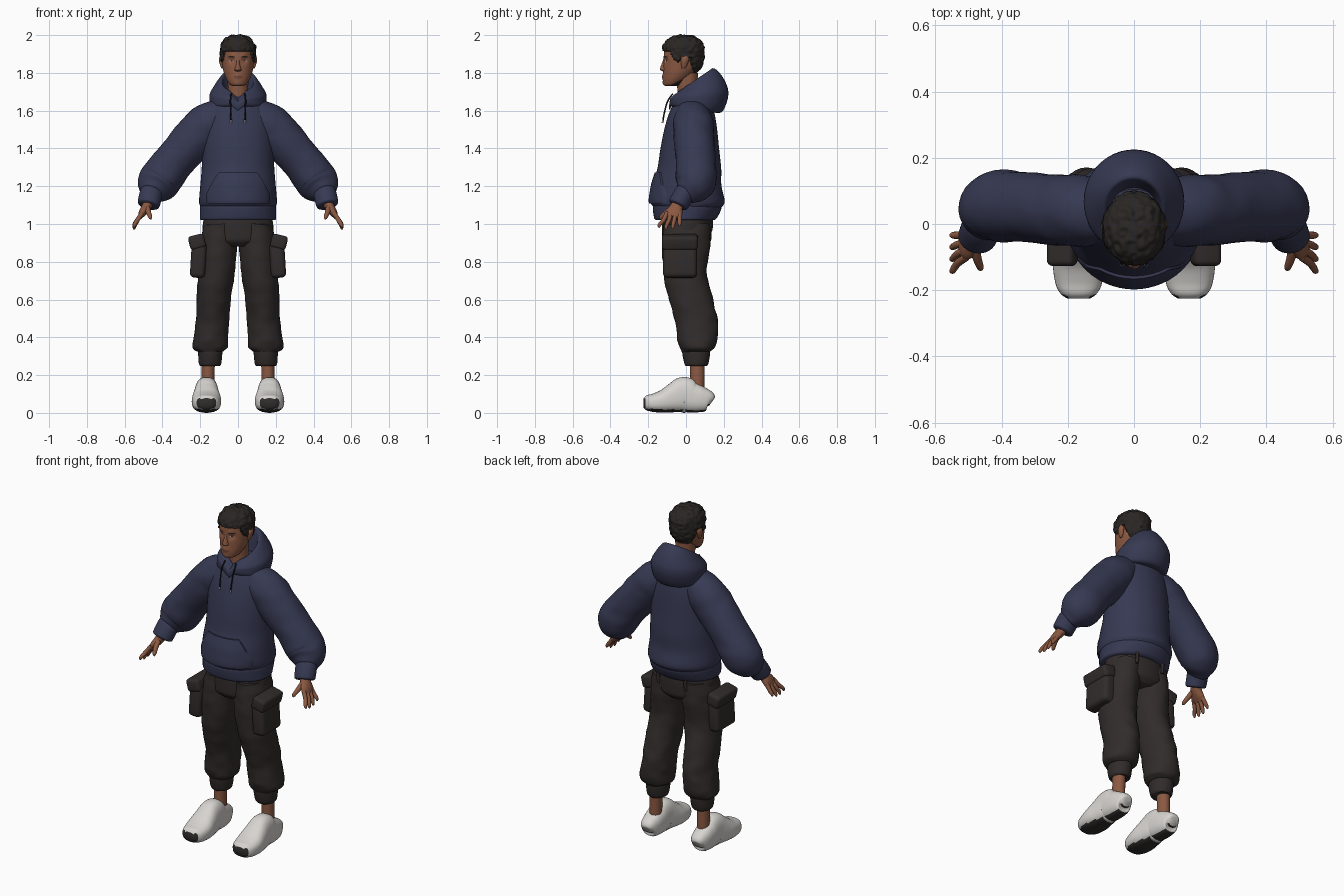
import bpy, bmesh, math
from mathutils import Vector, Matrix, noise
from mathutils.bvhtree import BVHTree

if "Cube" in bpy.data.objects:
    bpy.data.objects.remove(bpy.data.objects["Cube"])


def material(name, *rgb):
    m = bpy.data.materials.new(name)
    m.use_nodes = True
    m.diffuse_color = (*rgb, 1)
    m.node_tree.nodes["Principled BSDF"].inputs["Base Color"].default_value = (*rgb, 1)
    return m


NAVY = material("navy_fleece", .037, .041, .085)
DARK = material("dark_trouser_cloth", .031, .025, .024)
SKIN = material("brown_skin", .26, .10, .055)
LIP = material("lip_brown", .19, .065, .04)
HAIR = material("black_hair", .022, .019, .017)
WHITE = material("off_white", .68, .66, .63)
SOLE = material("dark_rubber", .03, .027, .026)
CORD = material("black_cord", .012, .012, .018)


def finish(name, bm, mat, mirror=False, angle=50):
    bmesh.ops.recalc_face_normals(bm, faces=bm.faces)
    me = bpy.data.meshes.new(name)
    bm.to_mesh(me)
    bm.free()
    me.materials.append(mat)
    me.shade_smooth()
    me.set_sharp_from_angle(angle=math.radians(angle))
    ob = bpy.data.objects.new(name, me)
    bpy.context.scene.collection.objects.link(ob)
    if mirror:
        ob.modifiers.new("mirror", "MIRROR").use_mirror_merge = False
    return ob


def smooth_rows(rows, sub):
    """Interpolate rows of numbers without overshoot."""
    n = len(rows) - 1

    def slope(i, k):
        a = rows[i][k] - rows[max(i - 1, 0)][k]
        b = rows[min(i + 1, n)][k] - rows[i][k]
        if i in (0, n):
            return a + b
        if a * b <= 0:
            return 0
        return math.copysign(min(abs(a + b) / 2, 2 * min(abs(a), abs(b))), a)

    out = []
    for i in range(n):
        for s in range(sub):
            t = s / sub
            h = (2*t**3 - 3*t*t + 1, t**3 - 2*t*t + t, 3*t*t - 2*t**3, t**3 - t*t)
            out.append([h[0]*rows[i][k] + h[1]*slope(i, k) + h[2]*rows[i+1][k] + h[3]*slope(i+1, k)
                        for k in range(len(rows[0]))])
    return out + [list(rows[-1])]


def loft(name, rings, mat, ref=None, sides=32, sub=5, power=2, mirror=False, edit=None):
    """Skin rings (x, y, z, radius, radius, tilt); level rings unless ref turns them along the path."""
    rows = smooth_rows([tuple(r) + (0,) * (6 - len(r)) for r in rings], sub)
    bm = bmesh.new()
    loops = []
    for i, (x, y, z, a, b, tilt) in enumerate(rows):
        u, v = Vector((1, 0, 0)), Vector((0, 1, tilt))
        if ref:
            t = Vector(rows[min(i + 1, len(rows) - 1)][:3]) - Vector(rows[max(i - 1, 0)][:3])
            u = t.cross(Vector(ref)).normalized()
            v = t.cross(u).normalized()
        loop = []
        for k in range(sides):
            ang = math.tau * k / sides
            c, s = (math.copysign(abs(f) ** (2 / power), f) for f in (math.cos(ang), math.sin(ang)))
            p = Vector((x, y, z)) + u * a * c + v * b * s
            loop.append(bm.verts.new(edit(p) if edit else p))
        loops.append(loop)
    for p, q in zip(loops, loops[1:]):
        for k in range(sides):
            j = (k + 1) % sides
            bm.faces.new((p[k], p[j], q[j], q[k]))
    bm.faces.new(loops[0])
    bm.faces.new(loops[-1])
    return finish(name, bm, mat, mirror)


def patch(name, target, shape, mat, lift, thick=0, mirror=False, n=16):
    """Lay a plate on the front of a target; shape maps u, v in -1..1 to x, z."""
    me = target.data
    tree = BVHTree.FromPolygons([v.co for v in me.vertices], [p.vertices for p in me.polygons])
    bm = bmesh.new()
    grid = []
    for i in range(n + 1):
        for k in range(n + 1):
            x, z = shape(2 * i / n - 1, 2 * k / n - 1)
            hit = tree.ray_cast(Vector((x, -1, z)), Vector((0, 1, 0)))[0]
            grid.append(bm.verts.new((x, hit.y - lift, z)))
    for i in range(n):
        for k in range(n):
            a = i * (n + 1) + k
            bm.faces.new((grid[a], grid[a + n + 1], grid[a + n + 2], grid[a + 1]))
    if thick:
        back = bmesh.ops.extrude_face_region(bm, geom=bm.faces[:])["geom"]
        for v in back:
            if isinstance(v, bmesh.types.BMVert):
                v.co.y += thick
    return finish(name, bm, mat, mirror)


def oval(cx, cz, w, h, bend=0):
    return lambda u, v: (cx + u*w, cz + bend*u*u + v*h*math.sqrt(1.02 - u*u))


def box(name, centre, size, bevel, mat, lean=0):
    bm = bmesh.new()
    m = Matrix.Translation(centre) @ Matrix.Rotation(lean, 4, "Y") @ Matrix.Diagonal((*size, 1))
    bmesh.ops.create_cube(bm, size=1, matrix=m)
    bmesh.ops.bevel(bm, geom=bm.edges[:], offset=bevel, segments=4, profile=.5, affect="EDGES")
    return finish(name, bm, mat, True)


def folds(amount, scale):
    def edit(p):
        d = noise.noise_vector(Vector((p.x * scale, p.y * scale, p.z * scale * 1.6)))
        return p + d * amount
    return edit


# Hoodie body, waistband and front pouch
torso = loft("hoodie_body", [
    (0, .01, 1.085, .196, .175), (0, .008, 1.12, .206, .197), (0, .005, 1.2, .2, .183),
    (0, .018, 1.3, .192, .168), (0, .02, 1.4, .19, .155), (0, .025, 1.5, .188, .14),
    (0, .03, 1.58, .172, .122), (0, .035, 1.64, .145, .1), (0, .035, 1.69, .09, .07)], NAVY, sides=48)
loft("hoodie_waistband", [
    (0, -.005, 1.02, .195, .155), (0, -.003, 1.03, .202, .165),
    (0, .006, 1.085, .202, .182), (0, .006, 1.1, .196, .176)], NAVY, sides=48)
patch("hoodie_pouch", torso,
      lambda u, v: (u * (.1 + .07 * min(1, (1 - v) * .7) ** .8), 1.19 + v * .082), NAVY, .009, .015)


# Hood lying open behind the neck
def neckline(p):
    if p.y < 0 and p.z > 1.63:
        p.z -= .03 * max(0, 1 - abs(p.x) / .04)
    return p


loft("hood", [
    (0, .035, 1.66, .07, .075, .3), (0, .042, 1.73, .078, .083, .6), (0, .045, 1.76, .09, .095, .68),
    (0, .06, 1.728, .125, .135, .36), (0, .068, 1.675, .152, .157, .1),
    (0, .05, 1.61, .145, .135, -.15), (0, .04, 1.6, .1, .09, -.1)], NAVY, sides=48, edit=neckline)

# Sleeves, cuffs and drawstrings
Y, Z = (0, 1, 0), (0, 0, 1)
loft("sleeves", [
    (.08, .035, 1.575, .095, .09), (.17, .04, 1.52, .113, .108), (.23, .042, 1.455, .115, .107),
    (.337, .052, 1.335, .108, .105), (.4, .055, 1.25, .113, .11), (.435, .037, 1.2, .105, .1),
    (.456, .008, 1.163, .07, .068), (.462, -.005, 1.15, .05, .05)], NAVY, Y, mirror=True, edit=folds(.005, 11))
loft("sleeve_cuffs", [
    (.453, .006, 1.172, .054, .05), (.46, -.008, 1.158, .061, .056),
    (.473, -.04, 1.105, .059, .054), (.475, -.044, 1.097, .05, .045)], NAVY, Y, mirror=True)
loft("drawstrings", [
    (.036, -.07, 1.69, .004, .004), (.04, -.097, 1.65, .004, .004),
    (.038, -.112, 1.6, .004, .004), (.037, -.122, 1.55, .004, .004)], CORD, Y, sides=8, mirror=True)
loft("drawstring_tips", [(.037, -.122, 1.55, .005, .005), (.037, -.124, 1.535, .005, .005)],
     WHITE, Y, sides=8, mirror=True)

# Hands
loft("palms", [
    (.468, -.035, 1.125, .028, .032), (.485, -.05, 1.09, .026, .034),
    (.505, -.063, 1.06, .021, .045), (.52, -.068, 1.035, .012, .04)], SKIN, Y, sides=20, mirror=True)
for i, finger in enumerate(("index", "middle", "ring", "little")):
    base, tip = -.1 + .022 * i, -.142 + .036 * i
    low = .97 + .006 * abs(i - 1.3) ** 2
    loft(finger + "_fingers", [
        (.507, base, 1.06, .012, .012), (.533, base * .55 + tip * .45, 1.02, .012, .0115),
        (.549, tip, low + .012, .009, .009), (.552, tip, low, .003, .003)], SKIN, Y, sides=12, mirror=True)
loft("thumbs", [
    (.482, -.06, 1.095, .016, .016), (.475, -.1, 1.065, .014, .014),
    (.464, -.132, 1.035, .01, .01), (.462, -.139, 1.025, .003, .003)], SKIN, (1, 0, 0), sides=12, mirror=True)

# Cargo trousers
loft("trouser_hips", [
    (0, .005, 1.06, .17, .125), (0, .005, .99, .187, .132), (0, .004, .92, .185, .13),
    (0, .005, .88, .11, .1)], DARK, sides=40)
loft("trouser_legs", [
    (.095, .005, 1.0, .085, .125), (.105, 0, .88, .1, .126), (.113, -.005, .75, .098, .116),
    (.127, .02, .62, .092, .117), (.134, .052, .5, .087, .115), (.144, .062, .4, .093, .107),
    (.147, .06, .35, .096, .096), (.147, .055, .325, .07, .078)], DARK, mirror=True, edit=folds(.007, 13))
loft("trouser_cuffs", [
    (.147, .055, .34, .06, .07), (.147, .054, .32, .064, .074), (.148, .055, .26, .059, .063),
    (.148, .055, .247, .05, .055)], DARK, mirror=True)
box("cargo_pockets", (.21, -.032, .81), (.08, .18, .19), .025, DARK, -.06)
box("cargo_flaps", (.217, -.032, .905), (.085, .19, .075), .018, DARK, .25)
loft("belt_loops", [(.09, .133, .965, .01, .008), (.09, .136, 1.03, .01, .008)], DARK, sides=8, mirror=True)

# Ankles and shoes
loft("ankles", [(.16, .055, .09, .036, .042), (.159, .06, .18, .034, .038),
                (.157, .06, .3, .036, .04)], SKIN, sides=20, mirror=True)
shoe_rows = [(.135, .035, .075, .025), (.122, .012, .115, .045), (.08, .002, .14, .056),
             (.03, 0, .165, .06), (-.01, 0, .19, .062), (-.06, 0, .16, .07), (-.12, 0, .122, .078),
             (-.18, .006, .1, .07), (-.21, .014, .092, .055), (-.225, .028, .078, .035)]
shoes = loft("shoes", [(.167, y, (lo + hi) / 2, w, (hi - lo) / 2) for y, lo, hi, w in shoe_rows],
             WHITE, Z, sides=40, sub=6, power=2.5, mirror=True)
shoes.data.materials.append(SOLE)
for f in shoes.data.polygons:
    under = f.normal.z < -.75
    toe = f.normal.y < -.7 and f.normal.z < .5 and f.center.z < .085
    f.material_index = int(under or toe)

# Head and neck
loft("neck", [(0, .015, 1.62, .06, .058), (0, .008, 1.7, .054, .053), (0, .005, 1.8, .055, .058)], SKIN)
skull = [(0, -.085, 1.73, .02, .02), (0, -.075, 1.738, .042, .042), (0, -.055, 1.765, .061, .066),
         (0, -.035, 1.8, .075, .085), (0, -.02, 1.84, .083, .099), (0, -.015, 1.88, .086, .103),
         (0, -.013, 1.92, .086, .103), (0, -.012, 1.96, .072, .088), (0, -.012, 1.985, .042, .05),
         (0, -.012, 1.992, .01, .012)]


def bump(p, x, z, size):
    return math.exp(-((abs(p.x) - x) ** 2 + (p.z - z) ** 2) / size ** 2)


def face(p):
    if p.y < -.04:
        p.y += .011 * bump(p, .034, 1.864, .015) - .004 * bump(p, .03, 1.89, .012)
        p.y -= .005 * bump(p, 0, 1.782, .017) + .004 * bump(p, 0, 1.745, .014)
    return p


head = loft("head", skull, SKIN, sides=64, sub=6, edit=face)
loft("nose", [(0, -.11, 1.808, .012, .012), (0, -.116, 1.816, .019, .021), (0, -.115, 1.828, .015, .021),
              (0, -.112, 1.855, .009, .014), (0, -.108, 1.885, .008, .008)], SKIN, sides=20)
loft("ears", [(.08, -.015, 1.822, .006, .008), (.084, -.01, 1.838, .01, .015),
              (.088, -.006, 1.868, .013, .021), (.088, -.004, 1.885, .01, .016),
              (.086, -.004, 1.893, .004, .006)], SKIN, sides=16, mirror=True)
patch("lips", head, oval(0, 1.779, .025, .008), LIP, .002)
patch("eye_whites", head, oval(.034, 1.864, .013, .0045), WHITE, .0015, mirror=True)
patch("irises", head, oval(.034, 1.864, .0055, .005), HAIR, .0025, mirror=True)
patch("eyelids", head, oval(.034, 1.8685, .016, .0025, -.005), LIP, .003, mirror=True)
patch("eyebrows", head, oval(.036, 1.886, .02, .004, -.004), HAIR, .003, mirror=True)

# Short hair: tucked inside the head below the hairline
hairline = [(-.2, 1.915), (-.085, 1.912), (-.07, 1.87), (-.04, 1.85), (-.025, 1.885),
            (.02, 1.88), (.045, 1.79), (.2, 1.77)]


def hair(p):
    for (y0, z0), (y1, z1) in zip(hairline, hairline[1:]):
        if y0 <= p.y <= y1:
            edge = z0 + (z1 - z0) * (p.y - y0) / (y1 - y0)
    axis = Vector((0, -.015, p.z))
    if p.z < edge:
        return axis + (p - axis) * .84
    return p + (p - Vector((0, -.015, 1.89))).normalized() * .008 * noise.noise(p * 55)


loft("hair", [(x, y, z + (z - 1.73) * .03, a + .009, b + .009) for x, y, z, a, b in skull],
     HAIR, sides=80, sub=9, edit=hair)
